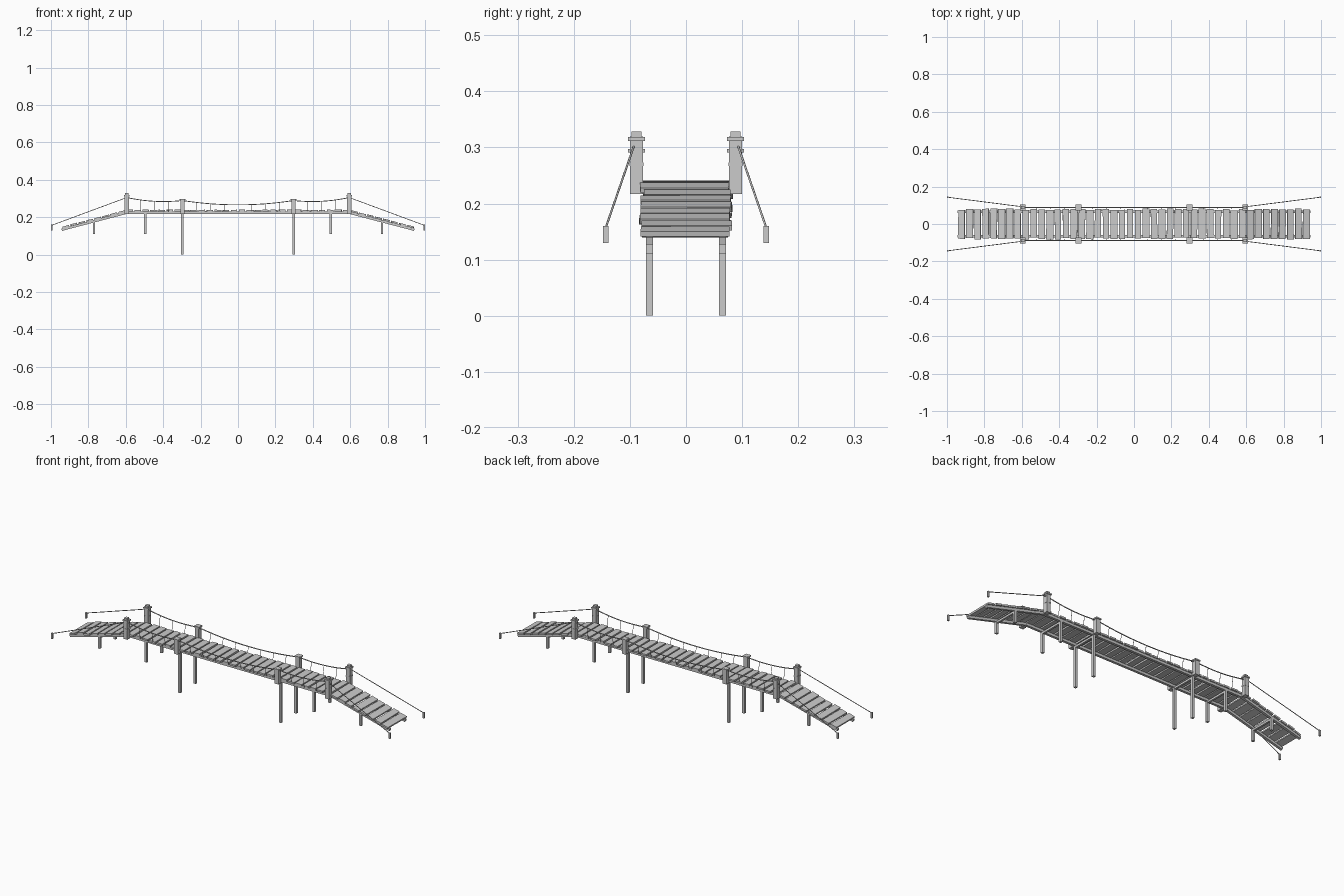
import bpy, math, random
from mathutils import Vector, Matrix

random.seed(4)
if "Cube" in bpy.data.objects:
    bpy.data.objects.remove(bpy.data.objects["Cube"])

grey = bpy.data.materials.new("weathered_grey")
grey.use_nodes = True
COLOUR = (0.6, 0.6, 0.6, 1)
grey.diffuse_color = COLOUR
grey.node_tree.nodes["Principled BSDF"].inputs["Base Color"].default_value = COLOUR

CORNERS = [(x, y, z) for x in (-.5, .5) for y in (-.5, .5) for z in (-.5, .5)]
QUADS = [(0, 1, 3, 2), (4, 6, 7, 5), (0, 4, 5, 1), (2, 3, 7, 6), (0, 2, 6, 4), (1, 5, 7, 3)]


def box(name, centre, size, pitch=0, yaw=0):
    mesh = bpy.data.meshes.new(name)
    turn = Matrix.Rotation(yaw, 3, 'Z') @ Matrix.Rotation(pitch, 3, 'Y')
    verts = [turn @ Vector(a * b for a, b in zip(c, size)) for c in CORNERS]
    mesh.from_pydata(verts, [], QUADS)
    mesh.materials.append(grey)
    obj = bpy.data.objects.new(name, mesh)
    obj.location = centre
    bpy.context.collection.objects.link(obj)
    return obj


def column(name, x, y, bottom, top, width):
    return box(name, (x, y, (bottom + top) / 2), (width, width, top - bottom))


def rope(name, points, radius):
    curve = bpy.data.curves.new(name, 'CURVE')
    curve.dimensions = '3D'
    curve.bevel_depth = radius
    curve.bevel_resolution = 1
    curve.use_fill_caps = True
    line = curve.splines.new('POLY')
    line.points.add(len(points) - 1)
    for p, co in zip(line.points, points):
        p.co = (*co, 1)
    curve.materials.append(grey)
    obj = bpy.data.objects.new(name, curve)
    bpy.context.collection.objects.link(obj)


def sag(x0, z0, x1, z1, drop, t):
    return x0 + (x1 - x0) * t, z0 + (z1 - z0) * t - 4 * drop * t * (1 - t)


TOWER, INNER, RAMP_END = 0.595, 0.297, 0.943
DECK_Z, RAMP_Z = 0.235, 0.144          # plank centre heights
SLOPE = math.atan2(DECK_Z - RAMP_Z, RAMP_END - TOWER)
ROPE_Y = 0.088


def deck_height(x):
    return DECK_Z - max(0, abs(x) - TOWER) * math.tan(SLOPE)


# Planks: level span and two sloping ramps
COUNT = 44
pitch = 2 * RAMP_END / COUNT
for i in range(COUNT):
    x = -RAMP_END + (i + .5) * pitch
    tilt = math.copysign(SLOPE, x) if abs(x) > TOWER else 0
    box("plank", (x, random.uniform(-.004, .004), deck_height(x) + random.uniform(-.001, .001)),
        (pitch * random.uniform(.76, .92), random.uniform(.152, .162), .009),
        tilt + random.uniform(-.03, .03), random.uniform(-.015, .015))

# Stringers, piles and cross beams
for y in (-.065, .065):
    box("deck_stringer", (0, y, .224), (2 * TOWER, .013, .013))
    for s in (-1, 1):
        mid = (TOWER + RAMP_END) / 2
        box("ramp_stringer", (s * mid, y, deck_height(mid) - .011),
            ((RAMP_END - TOWER) / math.cos(SLOPE), .013, .013), s * SLOPE)
for s in (-1, 1):
    for x, bottom in ((INNER, 0), (.495, .11), (.77, .11)):
        top = deck_height(x) - .015
        for y in (-.065, .065):
            column("support_pile", s * x, y, bottom, top, .013)
        box("cross_beam", (s * x, 0, top - .006), (.01, .13, .011))

# Rail posts, ropes, hangers, guy lines and stakes
for side in (-1, 1):
    y = side * ROPE_Y
    for s in (-1, 1):
        column("tower_post", s * TOWER, y, .217, .319, .023)
        box("tower_collar", (s * TOWER, y, .315), (.03, .03, .007))
        column("tower_cap", s * TOWER, y, .318, .328, .018)
        box("tower_band", (s * TOWER, y, .27), (.025, .025, .006))
        column("inner_post", s * INNER, y, .217, .298, .023)
        box("inner_collar", (s * INNER, y, .294), (.03, .03, .007))
        stake = (s * .995, side * .143)
        column("anchor_stake", *stake, .13, .16, .009)
        rope("guy_rope", [(s * TOWER, side * .092, .305), (*stake, .157)], .002)

    spans = [(-TOWER, .305, -INNER, .289, .012, 4),
             (-INNER, .289, INNER, .289, .023, 8),
             (INNER, .289, TOWER, .305, .012, 4)]
    for x0, z0, x1, z1, drop, gaps in spans:
        path = [sag(x0, z0, x1, z1, drop, k / 16) for k in range(17)]
        rope("hand_rope", [(x, y, z) for x, z in path], .0025)
        for k in range(1, gaps):
            x, z = sag(x0, z0, x1, z1, drop, k / gaps)
            rope("hanger_rope", [(x, y, z), (x, side * .08, .232)], .0013)
